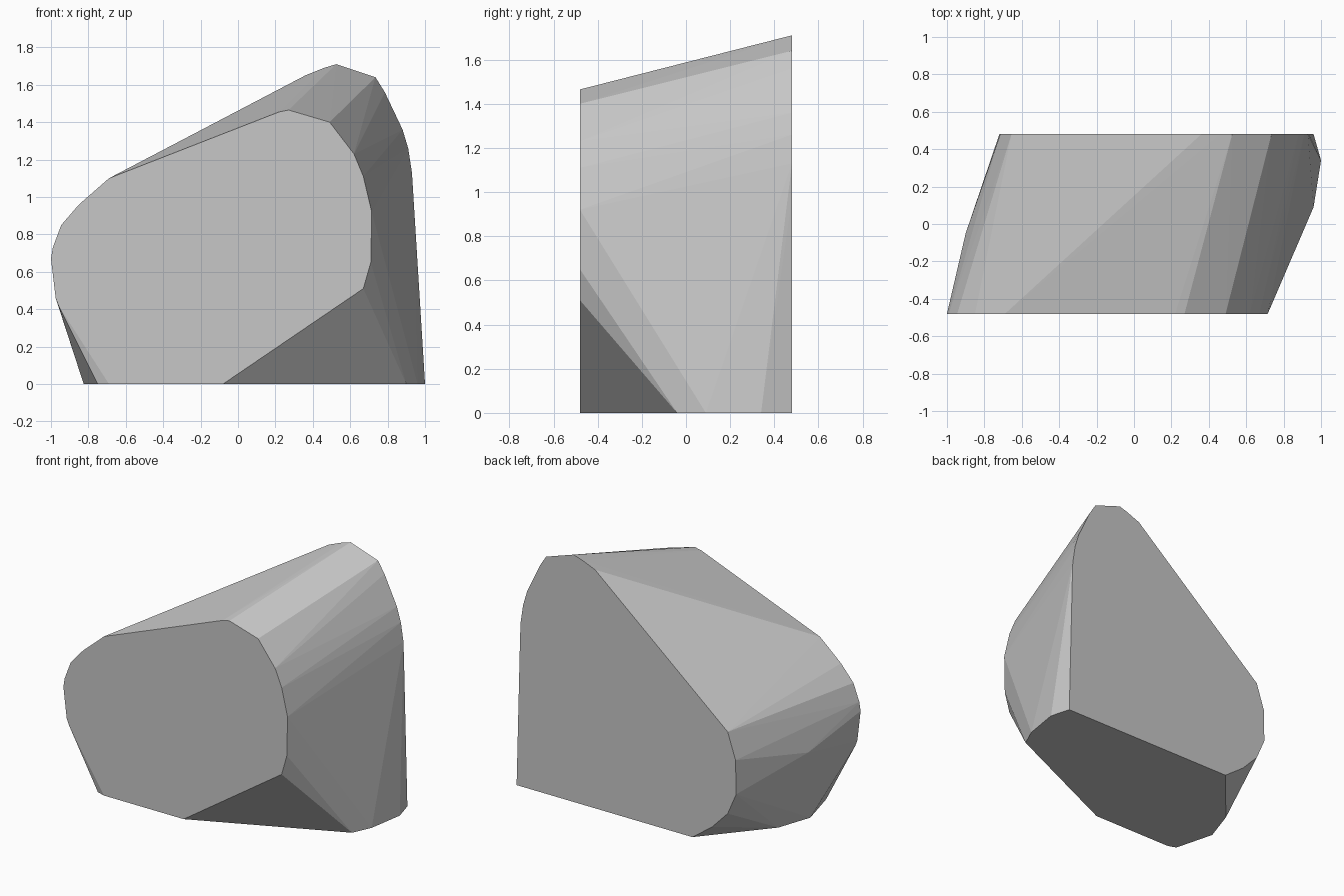
import bpy
import bmesh
from math import radians

cube = bpy.data.objects.get("Cube")
if cube:
    bpy.data.objects.remove(cube, do_unlink=True)

# Flat stone colour
stone = bpy.data.materials.new("stone grey")
stone.use_nodes = True
grey = (0.57, 0.57, 0.57, 1)
stone.diffuse_color = grey
stone.node_tree.nodes["Principled BSDF"].inputs["Base Color"].default_value = grey

HALF_DEPTH = 0.48

# Cut front face, as (x, z)
front = [(-0.69, 0), (-0.08, 0), (0.67, 0.51), (0.71, 0.65), (0.715, 0.92),
         (0.67, 1.11), (0.62, 1.23), (0.49, 1.4), (0.27, 1.465), (0.22, 1.455),
         (-0.69, 1.1), (-0.85, 0.96), (-0.945, 0.85), (-0.99, 0.73),
         (-1, 0.67), (-0.975, 0.46), (-0.96, 0.42)]

# Cut back face, as (x, z)
back = [(0.96, 0), (-0.385, 0), (-0.535, 0.11), (-0.655, 0.235), (-0.72, 0.385),
        (-0.715, 0.62), (-0.655, 0.8), (0.36, 1.65), (0.46, 1.69), (0.525, 1.71),
        (0.735, 1.64), (0.785, 1.56), (0.88, 1.36), (0.91, 1.26),
        (0.93, 1.13), (0.935, 0.97)]

# Resting face on the ground, as (x, y)
base = [(1, 0.34), (0.96, 0.09), (0.9, -0.04), (-0.75, -0.46),
        (-0.825, -0.18), (-0.745, 0.055)]

# Bulge on the side
bulge = [(-0.9, -0.05, 0.52)]

points = [(x, -HALF_DEPTH, z) for x, z in front]
points += [(x, HALF_DEPTH, z) for x, z in back]
points += [(x, y, 0) for x, y in base]
points += bulge

# Wrap the outlines in one faceted skin
bm = bmesh.new()
for p in points:
    bm.verts.new(p)
hull = bmesh.ops.convex_hull(bm, input=bm.verts[:])
spare = {v for v in hull["geom_interior"] + hull["geom_unused"]
         if isinstance(v, bmesh.types.BMVert)}
bmesh.ops.delete(bm, geom=list(spare), context="VERTS")

# Merge the flat cuts into single faces
bmesh.ops.dissolve_limit(bm, angle_limit=radians(0.5),
                         verts=bm.verts[:], edges=bm.edges[:])
bmesh.ops.recalc_face_normals(bm, faces=bm.faces[:])

mesh = bpy.data.meshes.new("boulder")
bm.to_mesh(mesh)
bm.free()
mesh.materials.append(stone)
boulder = bpy.data.objects.new("boulder", mesh)
bpy.context.collection.objects.link(boulder)
